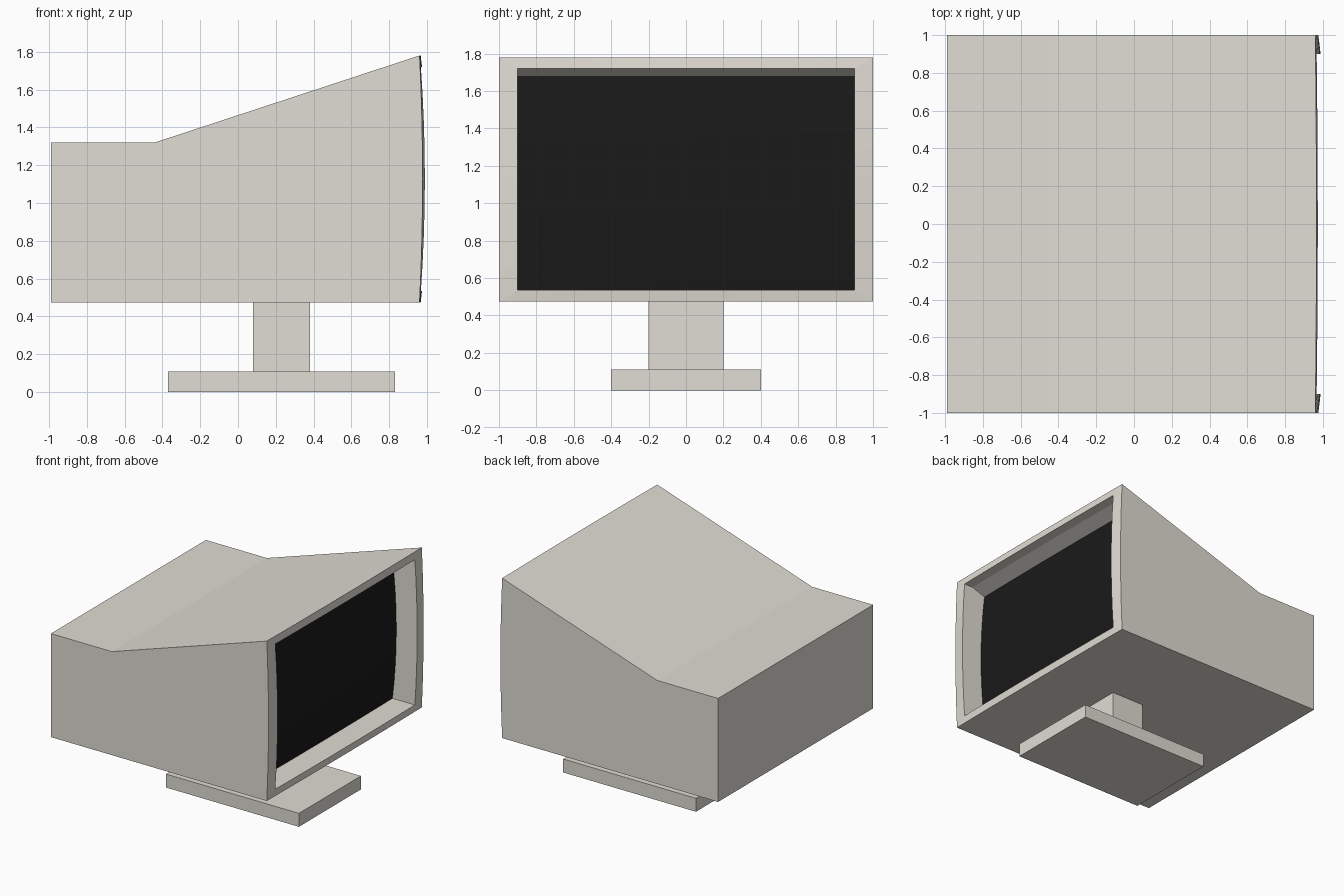
import bpy, bmesh

if "Cube" in bpy.data.objects:
    bpy.data.objects.remove(bpy.data.objects["Cube"])

N = 8  # segments along each screen edge


def material(name, rgb):
    m = bpy.data.materials.new(name)
    m.diffuse_color = (*rgb, 1)
    m.use_nodes = True
    m.node_tree.nodes["Principled BSDF"].inputs["Base Color"].default_value = m.diffuse_color
    return m


CASE = material("case_beige", (0.75, 0.72, 0.66))
BLACK = material("screen_black", (0.01, 0.01, 0.01))


def finish(name, bm, mat, recalc=True):
    if recalc:
        bmesh.ops.recalc_face_normals(bm, faces=bm.faces)
    me = bpy.data.meshes.new(name)
    bm.to_mesh(me)
    bm.free()
    me.materials.append(mat)
    ob = bpy.data.objects.new(name, me)
    bpy.context.collection.objects.link(ob)
    return ob


def box(name, x0, x1, y, z0, z1):
    bm = bmesh.new()
    bmesh.ops.create_cube(bm, size=1)
    for v in bm.verts:
        v.co = ((x0 + x1) / 2 + v.co.x * (x1 - x0), v.co.y * 2 * y,
                (z0 + z1) / 2 + v.co.z * (z1 - z0))
    return finish(name, bm, CASE)


def bulge_point(spec, s, t):
    """Point on a rectangle facing +x that bulges outward; s, t run -1..1."""
    w, z0, z1, x, bz, by = spec
    return (x + bz * (1 - t * t) + by * (1 - s * s), s * w,
            (z0 + z1) / 2 + t * (z1 - z0) / 2)


STEPS = [-1 + 2 * i / N for i in range(N)]
# loop order: bottom, right side, top, left side (N points each)
LOOP = ([(a, -1) for a in STEPS] + [(1, a) for a in STEPS]
        + [(-a, 1) for a in STEPS] + [(-1, -a) for a in STEPS])

# half width, z low, z high, x, bulge along z, bulge along y
OUTER = (1.0, 0.475, 1.78, 0.96, 0.016, 0.006)
LIP = (0.9, 0.535, 1.72, 0.967, 0.021, 0.006)
STEP = (0.9, 0.535, 1.72, 0.885, 0.025, 0.006)
GLASS = (0.9, 0.535, 1.677, 0.765, 0.035, 0.006)

# case with front frame and stepped screen recess
bm = bmesh.new()
rings = [[bm.verts.new(bulge_point(r, s, t)) for s, t in LOOP]
         for r in (OUTER, LIP, STEP, GLASS)]
for a, b in zip(rings, rings[1:]):
    for i in range(4 * N):
        j = (i + 1) % (4 * N)
        bm.faces.new((a[i], a[j], b[j], b[i]))
o = rings[0] + rings[0][:1]
left, right = [[bm.verts.new((x, y, z)) for x, z in
                ((-0.99, 0.475), (-0.99, 1.32), (-0.44, 1.32))] for y in (-1, 1)]
bm.faces.new(o[:N + 1] + [right[0], left[0]])               # bottom
bm.faces.new(o[N:2 * N + 1] + [right[2], right[1], right[0]])
bm.faces.new(o[2 * N:3 * N + 1] + [left[2], right[2]])      # sloped top
bm.faces.new(o[3 * N:] + [left[0], left[1], left[2]])
bm.faces.new((left[1], left[2], right[2], right[1]))        # flat top
bm.faces.new((left[0], left[1], right[1], right[0]))        # back
finish("monitor_case", bm, CASE)

# curved black screen
bm = bmesh.new()
P = STEPS + [1]
grid = [[bm.verts.new(bulge_point(GLASS, s, t)) for s in P] for t in P]
for i in range(N):
    for j in range(N):
        f = bm.faces.new((grid[i][j], grid[i][j + 1], grid[i + 1][j + 1], grid[i + 1][j]))
        f.smooth = True
finish("screen", bm, BLACK, recalc=False)

# stand
box("stand_neck", 0.08, 0.38, 0.2, 0.11, 0.475)
box("stand_base", -0.37, 0.83, 0.4, 0, 0.11)
